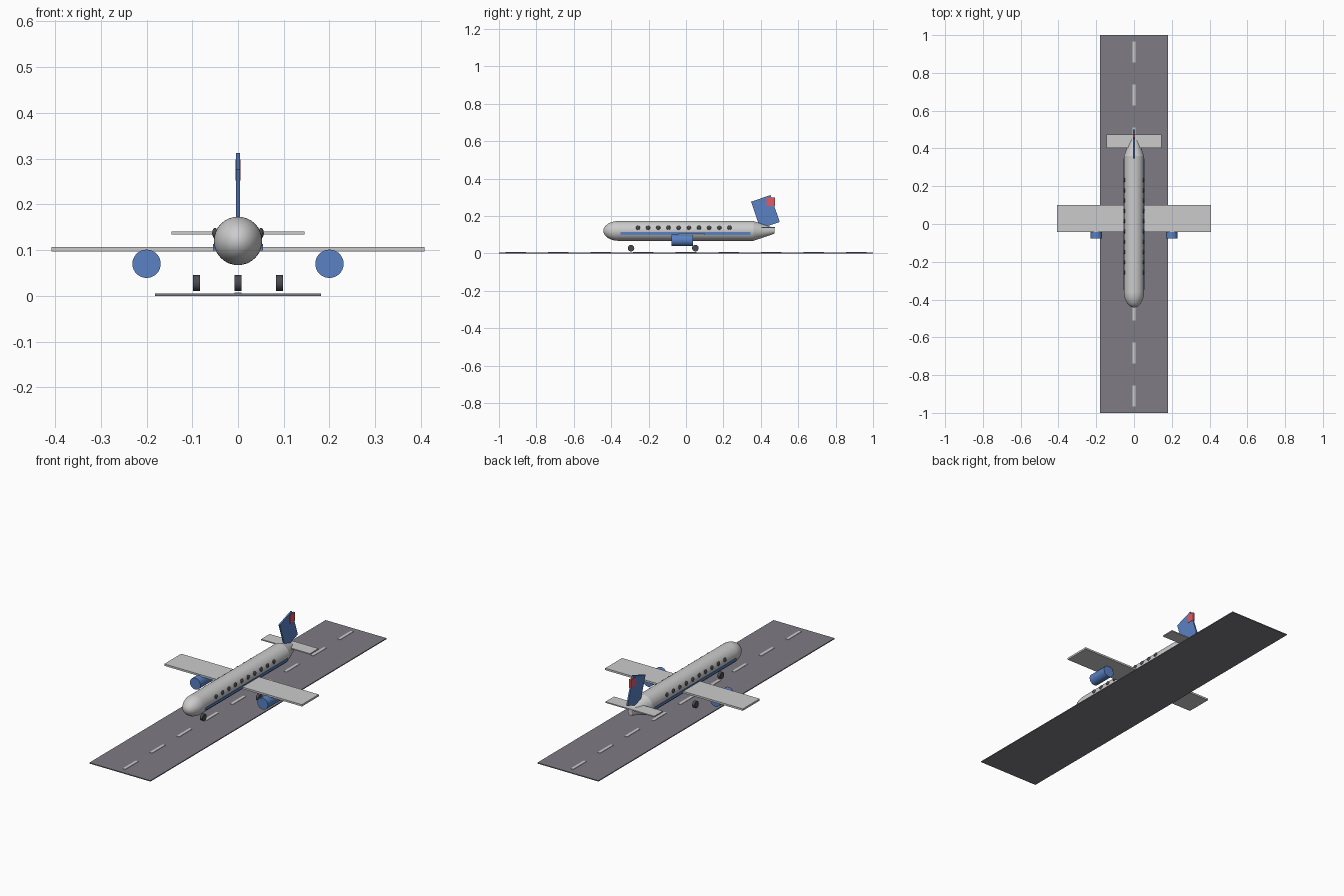
import bpy, math

if "Cube" in bpy.data.objects:
    bpy.data.objects.remove(bpy.data.objects["Cube"])

def material(name, rgb):
    m = bpy.data.materials.new(name)
    m.diffuse_color = (*rgb, 1)
    m.use_nodes = True
    m.node_tree.nodes["Principled BSDF"].inputs["Base Color"].default_value = m.diffuse_color
    return m

BLUE = material("blue", (0.10, 0.22, 0.55))
RED = material("red", (0.75, 0.10, 0.13))
DARK = material("dark", (0.07, 0.07, 0.08))
ASPHALT = material("asphalt", (0.21, 0.20, 0.23))

def finish(name, mat, smooth=False):
    o = bpy.context.object
    o.name = name
    if mat:
        o.data.materials.append(mat)
    if smooth:
        bpy.ops.object.shade_smooth_by_angle(angle=math.radians(40))
    return o

def box(name, loc, size, mat=None, tilt=0):
    bpy.ops.mesh.primitive_cube_add(size=1, location=loc, rotation=(tilt, 0, 0))
    bpy.context.object.scale = size
    return finish(name, mat)

def tube(name, loc, r1, r2, depth, axis, mat=None, sides=32):
    # r1 is the front (-y) end when the axis is y
    rot = (-math.pi / 2, 0, 0) if axis == "y" else (0, math.pi / 2, 0)
    bpy.ops.mesh.primitive_cone_add(vertices=sides, radius1=r1, radius2=r2,
                                    depth=depth, location=loc, rotation=rot)
    return finish(name, mat, True)

def ball(name, loc, scale, mat=None, seg=32, rings=16):
    bpy.ops.mesh.primitive_uv_sphere_add(segments=seg, ring_count=rings, radius=1, location=loc)
    bpy.context.object.scale = scale
    return finish(name, mat, True)

# runway with centre dashes
box("runway", (0, 0, 0.0025), (0.362, 2, 0.005), ASPHALT)
for i in range(-4, 5):
    box("runway_dash", (0, i * 0.2275, 0.0055), (0.016, 0.11, 0.003))

# fuselage, nose and tail cone
R, Z = 0.053, 0.12
tube("fuselage", (0, 0, Z), R, R, 0.72, "y")
ball("nose", (0, -0.36, Z), (R, 0.082, R))
tube("tail_cone", (0, 0.416, Z), R, 0.015, 0.112, "y")

# wings, tailplane, fin
box("wing", (0, 0.03, 0.102), (0.816, 0.143, 0.01))
box("tailplane", (0, 0.439, 0.1375), (0.29, 0.072, 0.006))
box("fin", (0, 0.4245, 0.222), (0.008, 0.11, 0.152), BLUE, 0.33)
box("fin_patch", (0, 0.453, 0.275), (0.011, 0.045, 0.045), RED)

# parts on both sides
for s in (-1, 1):
    tube("engine", (s * 0.2, -0.02, 0.07), 0.031, 0.031, 0.115, "y", BLUE)
    tube("main_wheel", (s * 0.091, 0.05, 0.028), 0.0175, 0.0175, 0.015, "x", DARK, 24)
    box("side_stripe", (s * 0.0515, -0.002, 0.106), (0.006, 0.695, 0.014), BLUE)
    for i in range(10):
        ball("window", (s * 0.0505, -0.257 + i * 0.0544, 0.137), (0.006, 0.0115, 0.0115), DARK, 16, 8)

tube("nose_wheel", (0, -0.294, 0.028), 0.0175, 0.0175, 0.015, "x", DARK, 24)
